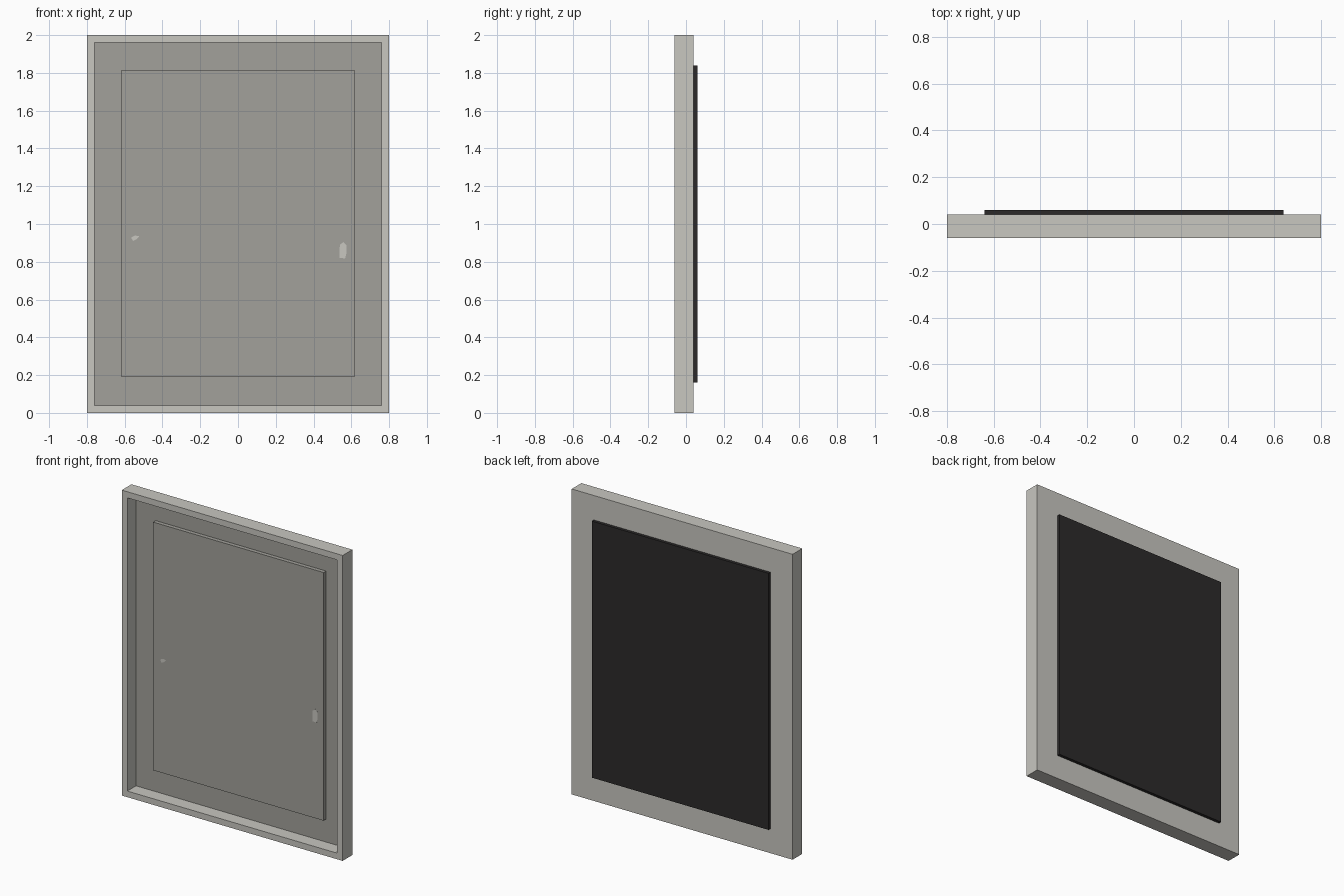
import bpy
import bmesh

if "Cube" in bpy.data.objects:
    bpy.data.objects.remove(bpy.data.objects["Cube"])


def material(name, rgb):
    m = bpy.data.materials.new(name)
    m.diffuse_color = (*rgb, 1.0)
    m.use_nodes = True
    m.node_tree.nodes["Principled BSDF"].inputs["Base Color"].default_value = m.diffuse_color
    return m


FRAME = material("pale grey", (0.58, 0.57, 0.53))
PANEL = material("mid grey", (0.36, 0.355, 0.325))
BLACK = material("near black", (0.025, 0.023, 0.023))


def finish(name, bm, mat):
    bmesh.ops.recalc_face_normals(bm, faces=bm.faces)
    mesh = bpy.data.meshes.new(name)
    bm.to_mesh(mesh)
    bm.free()
    mesh.materials.append(mat)
    ob = bpy.data.objects.new(name, mesh)
    bpy.context.collection.objects.link(ob)
    return ob


def box(name, x, y, z, mat):
    """Box from (min, max) ranges."""
    bm = bmesh.new()
    bmesh.ops.create_cube(bm, size=1.0)
    for v in bm.verts:
        v.co = [r[0] + (c + 0.5) * (r[1] - r[0]) for r, c in zip((x, y, z), v.co)]
    return finish(name, bm, mat)


def chip(name, cx, cz, outline):
    """Very thin pale worn spot on the front of the raised panel."""
    bm = bmesh.new()
    face = bm.faces.new([bm.verts.new((cx + x, 0.004, cz + z)) for x, z in outline])
    ext = bmesh.ops.extrude_face_region(bm, geom=[face])
    for v in ext["geom"]:
        if isinstance(v, bmesh.types.BMVert):
            v.co.y -= 0.001
    return finish(name, bm, FRAME)


# Tray: solid slab whose front face is inset and pushed back into a recess
tray = bmesh.new()
bmesh.ops.create_cube(tray, size=1.0)
for v in tray.verts:
    v.co = (v.co.x * 1.6, v.co.y * 0.1 - 0.01, v.co.z * 2.0 + 1.0)
tray.normal_update()
front = min(tray.faces, key=lambda f: f.calc_center_median().y)
bmesh.ops.inset_region(tray, faces=[front], thickness=0.04, use_even_offset=True)
ext = bmesh.ops.extrude_discrete_faces(tray, faces=[front])
floor = ext["faces"][0]
for v in floor.verts:
    v.co.y = 0.03
floor.material_index = 1
frame = finish("frame", tray, FRAME)
frame.data.materials.append(PANEL)

# Raised panel on the recess floor, and the dark plate on the back
box("raised_panel", (-0.617, 0.617), (0.004, 0.031), (0.19, 1.815), PANEL)
box("back_plate", (-0.64, 0.64), (0.039, 0.06), (0.16, 1.84), BLACK)

# Two small worn spots
chip("left_worn_spot", -0.545, 0.925,
     [(-0.02, 0.0), (-0.01, -0.015), (0.008, -0.005), (0.022, 0.01), (0.0, 0.014), (-0.018, 0.006)])
chip("right_worn_spot", 0.555, 0.86,
     [(-0.018, -0.04), (0.012, -0.042), (0.02, -0.01), (0.018, 0.03), (0.002, 0.044), (-0.016, 0.03)])
